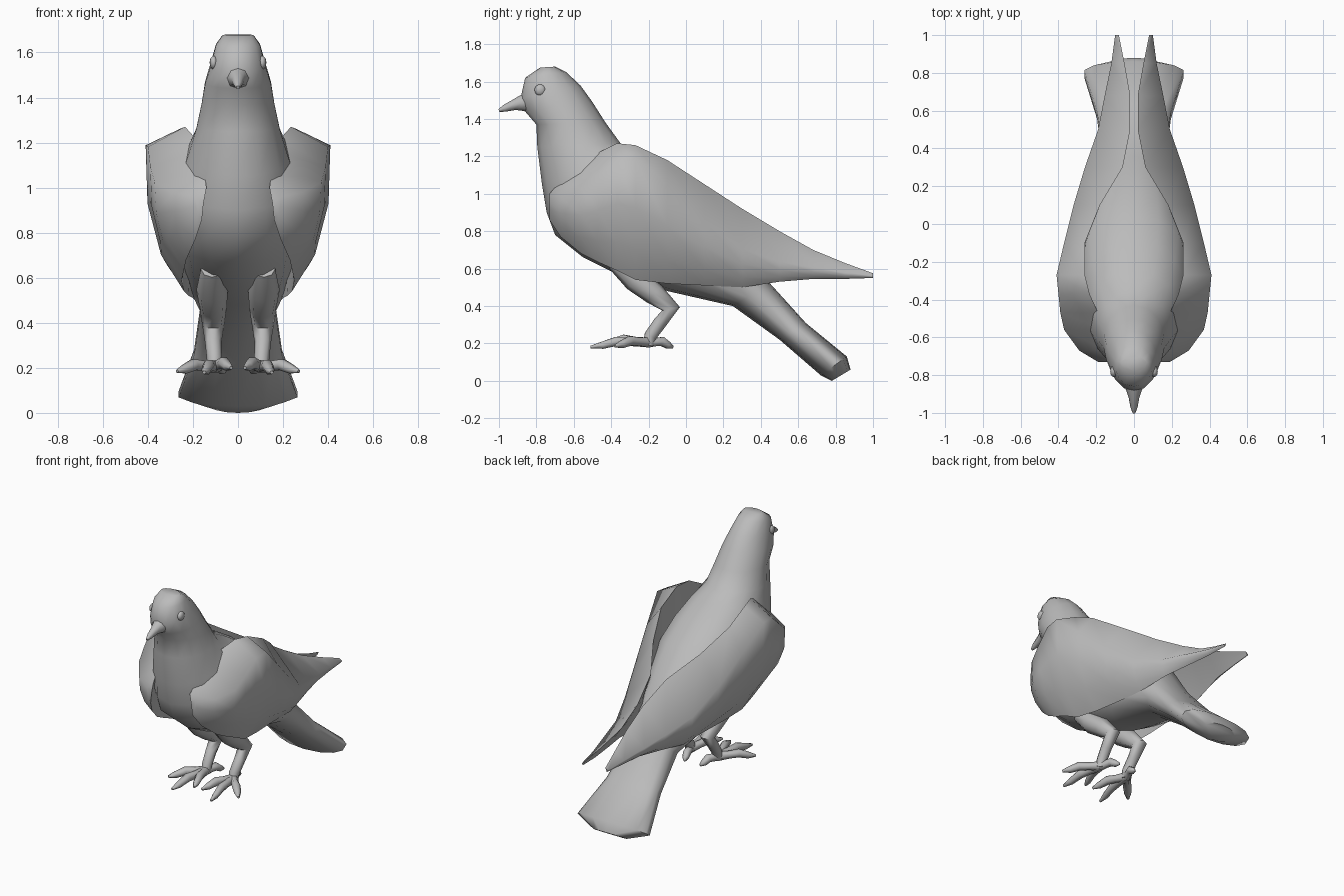
import bpy, bmesh, math
from mathutils import Vector

cube = bpy.data.objects.get("Cube")
if cube:
    bpy.data.objects.remove(cube)

grey = bpy.data.materials.new("plumage_grey")
grey.use_nodes = True
colour = (0.5, 0.5, 0.5, 1)
grey.diffuse_color = colour
grey.node_tree.nodes["Principled BSDF"].inputs["Base Color"].default_value = colour


def clamp(value):
    return min(max(value, 0), 1)


def finish(name, bm, mirrored=False, sharp_angle=60):
    """Turn a bmesh into a smooth grey object, optionally mirrored across x."""
    bmesh.ops.recalc_face_normals(bm, faces=bm.faces)
    mesh = bpy.data.meshes.new(name)
    bm.to_mesh(mesh)
    bm.free()
    mesh.materials.append(grey)
    mesh.shade_smooth()
    mesh.set_sharp_from_angle(angle=math.radians(sharp_angle))
    obj = bpy.data.objects.new(name, mesh)
    bpy.context.collection.objects.link(obj)
    if mirrored:
        obj.modifiers.new("Mirror", 'MIRROR').use_clip = False
    return obj


def loft(name, rings, mirrored=False, sharp_angle=60):
    """Skin a row of equal-length rings and cap both ends."""
    bm = bmesh.new()
    loops = [[bm.verts.new(point) for point in ring] for ring in rings]
    for lower, upper in zip(loops, loops[1:]):
        for i in range(len(lower)):
            j = (i + 1) % len(lower)
            bm.faces.new((lower[i], lower[j], upper[j], upper[i]))
    bm.faces.new(loops[0])
    bm.faces.new(loops[-1])
    return finish(name, bm, mirrored, sharp_angle)


def tube(name, path, sides=8, mirrored=True):
    """Tapered tube along points of (x, y, z, radius)."""
    centres = [Vector(p[:3]) for p in path]
    rings, last_side = [], None
    for i, (centre, p) in enumerate(zip(centres, path)):
        tangent = centres[min(i + 1, len(path) - 1)] - centres[max(i - 1, 0)]
        side = tangent.cross(Vector((0, 0, 1))).normalized()
        # Keep the rings from twisting where the path doubles back
        if last_side and side.dot(last_side) < 0:
            side = -side
        last_side = side
        up = side.cross(tangent).normalized()
        angles = [math.tau * k / sides for k in range(sides)]
        rings.append([centre + p[3] * (side * math.cos(a) + up * math.sin(a)) for a in angles])
    return loft(name, rings, mirrored, 70)


# Body: each ring spans a back point (y, z) and a front point (y, z), with half width
body_rings = [
    (-.70, 1.68, -.78, 1.675, .07),
    (-.64, 1.65, -.86, 1.62, .10),
    (-.565, 1.58, -.885, 1.51, .125),
    (-.50, 1.49, -.86, 1.44, .15),
    (-.43, 1.38, -.80, 1.37, .165),
    (-.35, 1.27, -.795, 1.25, .19),
    (-.25, 1.22, -.77, 1.05, .235),
    (-.10, 1.13, -.745, .90, .28),
    (.05, 1.02, -.70, .78, .30),
    (.18, .89, -.55, .66, .28),
    (.28, .77, -.35, .56, .25),
    (.36, .65, -.10, .48, .22),
    (.45, .52, .25, .40, .17),
    (.64, .31, .50, .22, .20),
    (.86, .13, .72, .03, .27),
    (.88, .06, .78, 0, .12),
]
SIDES = 14
rings = []
for back_y, back_z, front_y, front_z, width in body_rings:
    back, front = Vector((0, back_y, back_z)), Vector((0, front_y, front_z))
    middle, half = (back + front) / 2, (back - front) / 2
    # Below the neck the back is broad and flat
    power = .7 if back_y > -.3 else 1
    ring = []
    for k in range(SIDES):
        angle = math.tau * k / SIDES
        reach = math.cos(angle)
        if reach > 0:
            reach **= power
        ring.append(middle + half * reach + Vector((width * math.sin(angle), 0, 0)))
    rings.append(ring)
loft("body_and_tail", rings)

# Folded wings: y, top edge (x, z), widest x, bottom edge (x, z)
wing_stations = [
    (-.73, .14, 1.0, .19, .16, .86),
    (-.67, .15, 1.07, .29, .19, .77),
    (-.56, .16, 1.16, .37, .23, .68),
    (-.47, .19, 1.22, .39, .24, .635),
    (-.37, .235, 1.27, .40, .25, .59),
    (-.27, .26, 1.26, .41, .24, .54),
    (-.10, .26, 1.18, .37, .22, .52),
    (.10, .18, 1.05, .32, .20, .51),
    (.30, .06, .92, .26, .19, .50),
    (.50, .02, .80, .19, .16, .53),
    (.68, .02, .70, .155, .12, .545),
    (.85, .05, .63, .12, .10, .545),
    (1.0, .08, .575, .10, .09, .55),
]
rings = []
for y, top_x, top_z, wide_x, low_x, low_z in wing_stations:
    # The shoulder ridge is highest by the neck and drops toward the tip and the breast
    drop = .1 + .5 * clamp((y + .27) / .7) + .2 * clamp((-.33 - y) / .25)
    outline = [(top_x, 0), (wide_x, drop),
               (wide_x * .98, drop + (1 - drop) * .4),
               (wide_x * .6 + low_x * .4, drop + (1 - drop) * .75),
               (low_x, 1), ((top_x + low_x) / 2 + (wide_x - low_x) * .1, .5)]
    rings.append([(x, y, top_z + (low_z - top_z) * f) for x, f in outline])
loft("wings", rings, mirrored=True, sharp_angle=75)

# Beak
tube("beak", [(0, -.83, 1.49, .06), (0, -.88, 1.485, .042), (0, -.92, 1.475, .028),
              (0, -.97, 1.457, .019), (0, -1.0, 1.445, .008)], mirrored=False)

# Eyes
bm = bmesh.new()
bmesh.ops.create_uvsphere(bm, u_segments=12, v_segments=8, radius=.03)
bmesh.ops.scale(bm, vec=(.6, 1, 1), verts=bm.verts)
bmesh.ops.translate(bm, vec=(.108, -.78, 1.555), verts=bm.verts)
finish("eyes", bm, mirrored=True)

# Legs
tube("legs", [(.115, -.38, .64, .05), (.115, -.27, .545, .07), (.11, -.17, .465, .06),
              (.11, -.08, .385, .048), (.11, -.14, .31, .036), (.105, -.19, .24, .034),
              (.105, -.20, .19, .03)])

# Toes fan out from the ankle, each with a raised knuckle and a pointed claw
ankle = Vector((.105, -.20, .205))
toe_tips = {"inner_toes": (.03, -.44, .2), "middle_toes": (.15, -.51, .18),
            "outer_toes": (.27, -.38, .185), "hind_toes": (.06, -.07, .18)}
for name, tip in toe_tips.items():
    tip = Vector(tip)
    path = []
    for fraction, lift, radius in [(0, 0, .03), (.3, .01, .025), (.55, .02, .028),
                                   (.8, .005, .022), (1, 0, .008)]:
        point = ankle.lerp(tip, fraction)
        path.append((point.x, point.y, point.z + lift, radius))
    tube(name, path, sides=6)
